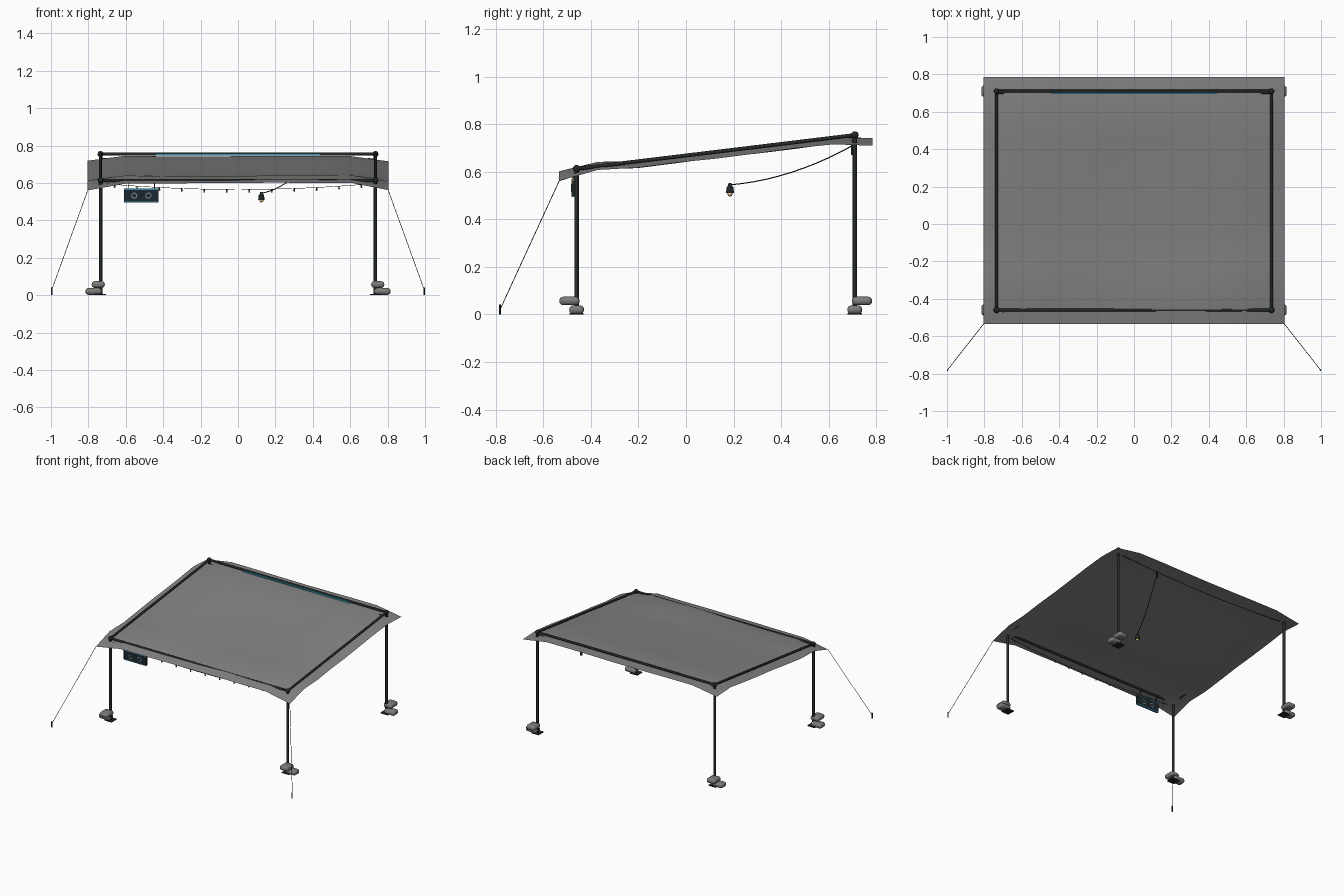
import bpy, bmesh, math
from mathutils import Vector

cube = bpy.data.objects.get("Cube")
if cube:
    bpy.data.objects.remove(cube)


def material(name, rgb):
    m = bpy.data.materials.new(name)
    m.use_nodes = True
    m.diffuse_color = (*rgb, 1)
    m.node_tree.nodes["Principled BSDF"].inputs["Base Color"].default_value = (*rgb, 1)
    return m


CLOTH = material("grey cloth", (0.23, 0.23, 0.23))
METAL = material("dark metal", (0.016, 0.022, 0.021))
BAG = material("sandbag grey", (0.2, 0.2, 0.195))
CORD = material("black cord", (0.015, 0.015, 0.015))
BLUE = material("light blue", (0.04, 0.3, 0.45))
PANEL = material("panel navy", (0.012, 0.02, 0.028))
BULB = material("warm bulb", (0.7, 0.5, 0.22))
DIAL = material("dial grey", (0.2, 0.23, 0.24))

POST_X, FRONT_Y, BACK_Y = 0.735, -0.46, 0.71


def finish(name, bm, mat, smooth=True):
    me = bpy.data.meshes.new(name)
    bm.to_mesh(me)
    bm.free()
    ob = bpy.data.objects.new(name, me)
    bpy.context.collection.objects.link(ob)
    me.materials.append(mat)
    if smooth:
        bpy.ops.object.select_all(action="DESELECT")
        ob.select_set(True)
        bpy.context.view_layer.objects.active = ob
        bpy.ops.object.shade_smooth_by_angle(angle=math.radians(40))
    return ob


def rod(name, a, b, r, mat, r2=None, sides=12):
    a, b = Vector(a), Vector(b)
    bm = bmesh.new()
    bmesh.ops.create_cone(bm, cap_ends=True, segments=sides, radius1=r,
                          radius2=r if r2 is None else r2, depth=(b - a).length)
    ob = finish(name, bm, mat)
    ob.rotation_mode = "QUATERNION"
    ob.rotation_quaternion = (b - a).to_track_quat("Z", "Y")
    ob.location = (a + b) / 2
    return ob


def ball(name, loc, r, mat):
    bm = bmesh.new()
    bmesh.ops.create_uvsphere(bm, u_segments=14, v_segments=8, radius=r)
    ob = finish(name, bm, mat)
    ob.location = loc
    return ob


def box(name, loc, size, mat, bevel=0):
    bm = bmesh.new()
    bmesh.ops.create_cube(bm, size=1)
    bmesh.ops.scale(bm, vec=size, verts=bm.verts)
    if bevel:
        bmesh.ops.bevel(bm, geom=bm.edges[:], offset=bevel, segments=4,
                        profile=0.5, affect="EDGES")
    ob = finish(name, bm, mat, bevel > 0)
    ob.location = loc
    return ob


def cable(name, points, r, mat):
    cu = bpy.data.curves.new(name, "CURVE")
    cu.dimensions = "3D"
    cu.bevel_depth = r
    cu.bevel_resolution = 1
    sp = cu.splines.new("POLY")
    sp.points.add(len(points) - 1)
    for p, co in zip(sp.points, points):
        p.co = (*co, 1)
    ob = bpy.data.objects.new(name, cu)
    bpy.context.collection.objects.link(ob)
    cu.materials.append(mat)
    return ob


def bar_z(y):
    return 0.613 + (y - FRONT_Y) * 0.121


# Canopy cloth: coarse grid with drooping rim and a sagging middle
N = 8


def cloth_z(i, j, x, y):
    z = bar_z(y) + 0.003
    z -= 0.012 * math.sin(math.pi * i / N) * math.sin(math.pi * j / N)
    if j == 0:
        z -= 0.009 + 0.008 * (i in (0, N))
    if j == 1:
        z += 0.013
    if j == N:
        z -= 0.026
    if i in (0, N):
        z -= 0.03
    elif j < 2 and x > 0.15:
        z += 0.004
    return z + 0.002 * math.sin(5 * i + 2 * j)


bm = bmesh.new()
bmesh.ops.create_grid(bm, x_segments=N, y_segments=N, size=1)
for v in bm.verts:
    i, j = round((v.co.x + 1) * N / 2), round((v.co.y + 1) * N / 2)
    x, y = v.co.x * 0.805, v.co.y * 0.66 + 0.125
    v.co = (x, y, cloth_z(i, j, x, y))
finish("canopy", bm, CLOTH)

# Posts, joints, feet, sandbags
for sx, side in ((-1, "right"), (1, "left")):
    x = sx * POST_X
    for y, end, out in ((FRONT_Y, "front", -1), (BACK_Y, "back", 1)):
        tag = f"{end}_{side}"
        rod(f"post_{tag}", (x, y, 0), (x, y, bar_z(y)), 0.0095, METAL)
        ball(f"joint_{tag}", (x, y, bar_z(y)), 0.016, METAL)
        box(f"foot_{tag}", (x, y, 0.003), (0.06, 0.06, 0.006), METAL)
        box(f"lower_sandbag_{tag}", (x + sx * 0.037, y, 0.02),
            (0.088, 0.062, 0.036), BAG, 0.0165)
        box(f"upper_sandbag_{tag}", (x + sx * 0.012, y + out * 0.03, 0.057),
            (0.07, 0.085, 0.036), BAG, 0.0165)
    # Side rail, guy line and stake
    rod(f"side_rail_{side}", (x, FRONT_Y, bar_z(FRONT_Y)),
        (x, BACK_Y, bar_z(BACK_Y)), 0.008, METAL)
    cable(f"guy_line_{side}", [(sx * 0.803, -0.533, 0.562), (sx * 0.997, -0.78, 0.025)],
          0.0016, CORD)
    rod(f"stake_{side}", (sx * 0.996, -0.782, 0), (sx * 0.996, -0.782, 0.042), 0.004, METAL)

for y, end in ((FRONT_Y, "front"), (BACK_Y, "back")):
    rod(f"{end}_rail", (-POST_X, y, bar_z(y)), (POST_X, y, bar_z(y)), 0.008, METAL)

# Light strip beside the back rail
box("light_strip", (0, BACK_Y - 0.011, bar_z(BACK_Y) - 0.003), (0.88, 0.008, 0.01), BLUE)

# Hanging control panel with blue trims and dials
px, py, pz = -0.517, -0.475, 0.532
box("panel", (px, py, pz), (0.18, 0.012, 0.066), PANEL)
for s, end in ((-1, "bottom"), (1, "top")):
    box(f"panel_trim_{end}", (px, py, pz + s * 0.034), (0.184, 0.014, 0.006), BLUE)
    box(f"panel_side_{end}", (px + s * 0.091, py, pz), (0.004, 0.014, 0.066), METAL)
    rod(f"panel_hanger_{end}", (px + s * 0.07, py, pz + 0.03),
        (px + s * 0.07, FRONT_Y, bar_z(FRONT_Y)), 0.002, CORD)
    rod(f"panel_dial_{end}", (px + s * 0.038, py - 0.008, pz),
        (px + s * 0.038, py + 0.008, pz), 0.017, DIAL)
    rod(f"dial_cap_{end}", (px + s * 0.038, py - 0.009, pz),
        (px + s * 0.038, py + 0.009, pz), 0.011, PANEL)

# String of small lights along the front
def string_point(x):
    return (x, FRONT_Y - 0.015, 0.565 + 0.03 * (x / 0.7) ** 2)


cable("string_wire", [string_point(-0.7 + 0.07 * k) for k in range(21)], 0.0014, CORD)
for k in range(12):
    x, y, z = string_point(-0.66 + 0.12 * k)
    rod(f"string_socket_{k}", (x, y, z - 0.01), (x, y, z), 0.004, CORD, sides=8)
    ball(f"string_bulb_{k}", (x, y, z - 0.013), 0.005, BULB)

# Cable along the back rail and the cord to the hanging lamp
cable("back_cable", [(POST_X * t / 8, BACK_Y - 0.012, 0.708 + 0.025 * (t / 8) ** 2)
                     for t in range(-8, 9)], 0.002, CORD)
lx, ly = 0.125, 0.185
cable("lamp_cord", [(lx + 0.255 * t, ly + 0.515 * t, 0.545 + 0.045 * t + 0.12 * t * t)
                    for t in (k / 10 for k in range(11))], 0.0025, CORD)
box("cord_clip", (0.38, BACK_Y - 0.012, 0.695), (0.012, 0.008, 0.05), METAL)

# Hanging lamp
rod("lamp_cap", (lx, ly, 0.535), (lx, ly, 0.552), 0.012, METAL, 0.006)
rod("lamp_shade", (lx, ly, 0.51), (lx, ly, 0.536), 0.017, METAL, 0.014)
ball("lamp_bulb", (lx, ly, 0.507), 0.011, BULB)
